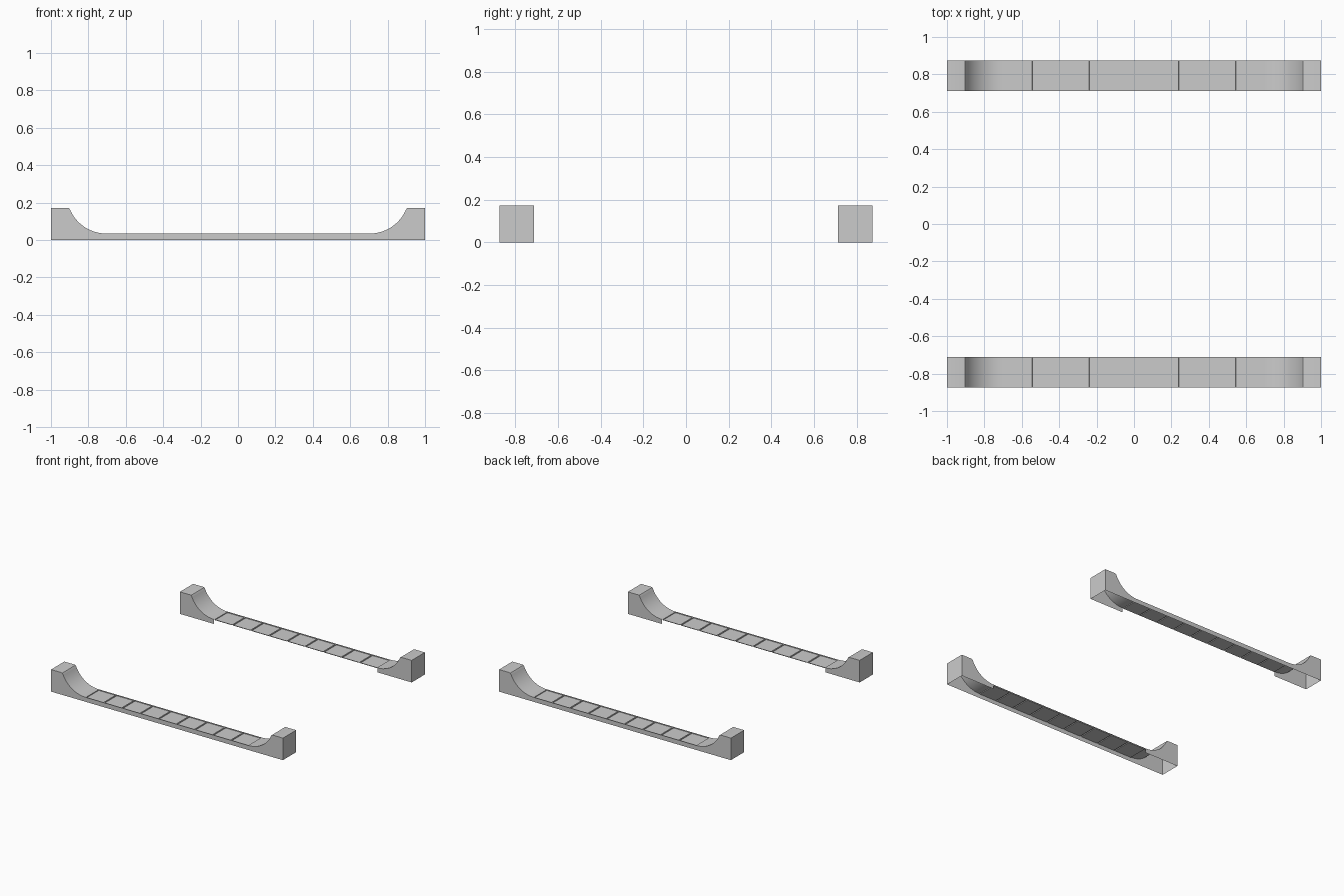
import bpy, bmesh
from math import sin, cos, radians

if "Cube" in bpy.data.objects:
    bpy.data.objects.remove(bpy.data.objects["Cube"])

Y_IN, Y_OUT = 0.712, 0.875      # inner and outer side of a rail
BED, TOP, RUN = 0.035, 0.172, 0.705
R, TILES = 0.21, 9

# half profile of the right end: curved rise, rounded lip, flat top
rise = [(RUN + R * sin(radians(a)), BED + R * (1 - cos(radians(a))))
        for a in [64.5 * i / 10 for i in range(11)]]
rise += [(0.899, 0.164), (0.904, 0.170), (0.911, TOP), (1.0, TOP)]

bed = [(-RUN + 2 * RUN * i / TILES, BED) for i in range(1, TILES)]
left = [(-x, z) for x, z in reversed(rise)]
profile = left + bed + rise

bm = bmesh.new()


def row(points, y):
    return [bm.verts.new((x, y, z)) for x, z in points]


# curved top strip
inner, outer = row(profile, Y_IN), row(profile, Y_OUT)
strip = [bm.faces.new((inner[i], inner[i + 1], outer[i + 1], outer[i]))
         for i in range(len(profile) - 1)]
n = len(left)

# full outer wall, inner wall only at the ends, end walls, open underside
ob = row([(-1, 0), (1, 0)], Y_OUT)
ib = row([(-1, 0), (-RUN, 0), (RUN, 0), (1, 0)], Y_IN)
bm.faces.new(outer + [ob[1], ob[0]])
bm.faces.new([ib[0], ib[1]] + inner[:n][::-1])
bm.faces.new([ib[2], ib[3]] + inner[-n:][::-1])
bm.faces.new((ob[0], ib[0], inner[0], outer[0]))
bm.faces.new((ib[3], ob[1], outer[-1], inner[-1]))
bm.normal_update()

# shallow recessed tiles along the bed
tiles = strip[n - 1:n - 1 + TILES]
bmesh.ops.inset_individual(bm, faces=tiles, thickness=0.006)
ext = bmesh.ops.inset_individual(bm, faces=tiles, thickness=0.0005)
for f in tiles:
    for v in f.verts:
        v.co.z -= 0.006

me = bpy.data.meshes.new("side_rail")
bm.to_mesh(me)
bm.free()
rail = bpy.data.objects.new("side_rail", me)
bpy.context.collection.objects.link(rail)

# second rail on the opposite side
mir = rail.modifiers.new("mirror", 'MIRROR')
mir.use_axis = (False, True, False)
mir.use_mirror_merge = False

bpy.context.view_layer.objects.active = rail
rail.select_set(True)
bpy.ops.object.shade_smooth_by_angle(angle=radians(30))
